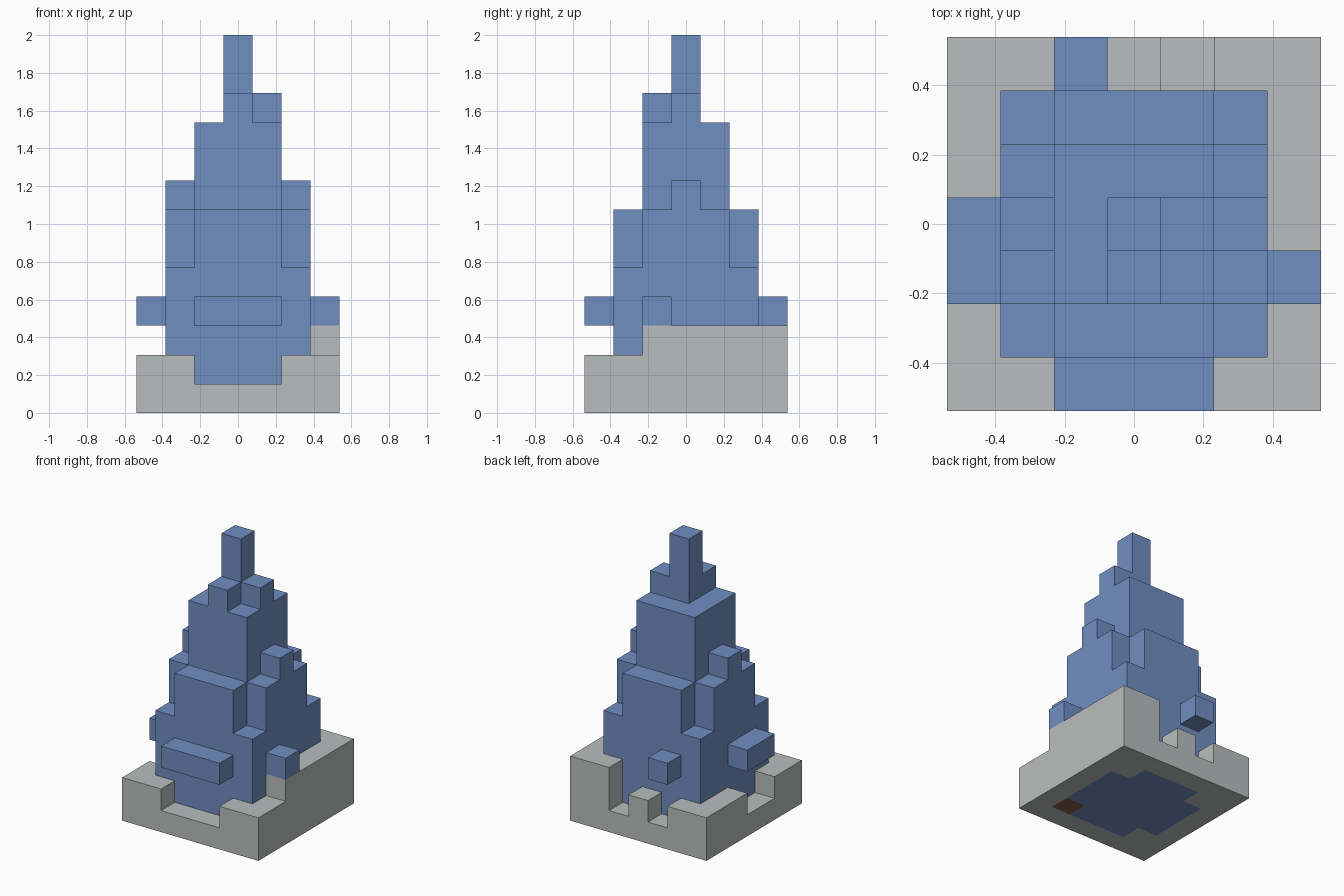
import bpy, bmesh
from mathutils import Vector

cube = bpy.data.objects.get("Cube")
if cube:
    bpy.data.objects.remove(cube)

U = 2 / 13  # edge of one block


def linear(c):
    c /= 255
    return c / 12.92 if c <= 0.04045 else ((c + 0.055) / 1.055) ** 2.4


def material(name, *rgb):
    m = bpy.data.materials.new(name)
    m.use_nodes = True
    color = [linear(c) for c in rgb] + [1]
    m.diffuse_color = color
    m.node_tree.nodes["Principled BSDF"].inputs["Base Color"].default_value = color
    return m


blue = material("blue", 112, 142, 193)
grey = material("stone grey", 186, 190, 189)
brown = material("brown", 132, 91, 69)

cells = {}  # block position -> part name
part_mats = {}


def fill(part, mat, xs, ys, zs):
    """Fill an inclusive range of blocks; later parts replace earlier ones."""
    part_mats[part] = mat
    for x in range(xs[0], xs[1] + 1):
        for y in range(ys[0], ys[1] + 1):
            for z in range(zs[0], zs[1] + 1):
                cells[x, y, z] = part


# Stone base with an uneven rim
fill("base", grey, (-3, 3), (-3, 3), (0, 0))
for x in (-3, 2):
    fill("base", grey, (x, x + 1), (-3, -3), (1, 1))      # front rim
fill("base", grey, (-3, -3), (-2, -2), (1, 1))            # right rim
fill("base", grey, (-3, -3), (1, 3), (1, 1))
fill("base", grey, (-2, -2), (3, 3), (1, 1))              # back rim
fill("base", grey, (0, 0), (3, 3), (1, 1))
fill("base", grey, (2, 3), (3, 3), (1, 2))
fill("base", grey, (3, 3), (-2, -2), (1, 1))              # left rim
fill("base", grey, (3, 3), (-1, 3), (1, 2))

# Stepped tree body
fill("body", blue, (-1, 1), (-2, 2), (0, 6))
fill("body", blue, (-2, 2), (-1, 1), (0, 6))
fill("body", blue, (-2, 2), (-2, 2), (1, 4))
fill("body", blue, (-2, 2), (0, 0), (7, 7))
fill("body", blue, (-1, 1), (-1, 1), (7, 9))

# Spire and its two shoulders
fill("spire", blue, (0, 0), (0, 0), (10, 12))
fill("spire", blue, (0, 0), (-1, -1), (10, 10))
fill("spire", blue, (1, 1), (0, 0), (10, 10))

# Branch stubs on the four sides
fill("front_branch", blue, (-1, 1), (-3, -3), (3, 3))
fill("back_branch", blue, (-1, -1), (3, 3), (3, 3))
fill("right_branch", blue, (-3, -3), (-1, 0), (3, 3))
fill("left_branch", blue, (3, 3), (-1, -1), (3, 3))

# Root block showing underneath
fill("root", brown, (2, 2), (-2, -2), (0, 0))


def build(part):
    """Make the outer faces of a part, merged into flat panels."""
    bm = bmesh.new()
    for pos, owner in cells.items():
        if owner != part:
            continue
        center = Vector(pos) + Vector((0, 0, 0.5))
        for axis in range(3):
            for sign in (-1, 1):
                n = Vector((0, 0, 0))
                n[axis] = sign
                if tuple(int(a + b) for a, b in zip(pos, n)) in cells:
                    continue
                a, b = Vector((0, 0, 0)), Vector((0, 0, 0))
                a[(axis + 1) % 3] = 0.5
                b[(axis + 2) % 3] = 0.5 * sign
                mid = center + n / 2
                bm.faces.new([bm.verts.new((mid + p) * U)
                              for p in (-a - b, a - b, a + b, b - a)])
    bmesh.ops.remove_doubles(bm, verts=bm.verts[:], dist=U / 100)
    bmesh.ops.dissolve_limit(bm, angle_limit=0.01, verts=bm.verts[:], edges=bm.edges[:])
    mesh = bpy.data.meshes.new(part)
    bm.to_mesh(mesh)
    bm.free()
    mesh.materials.append(part_mats[part])
    bpy.context.collection.objects.link(bpy.data.objects.new(part, mesh))


for name in part_mats:
    build(name)
